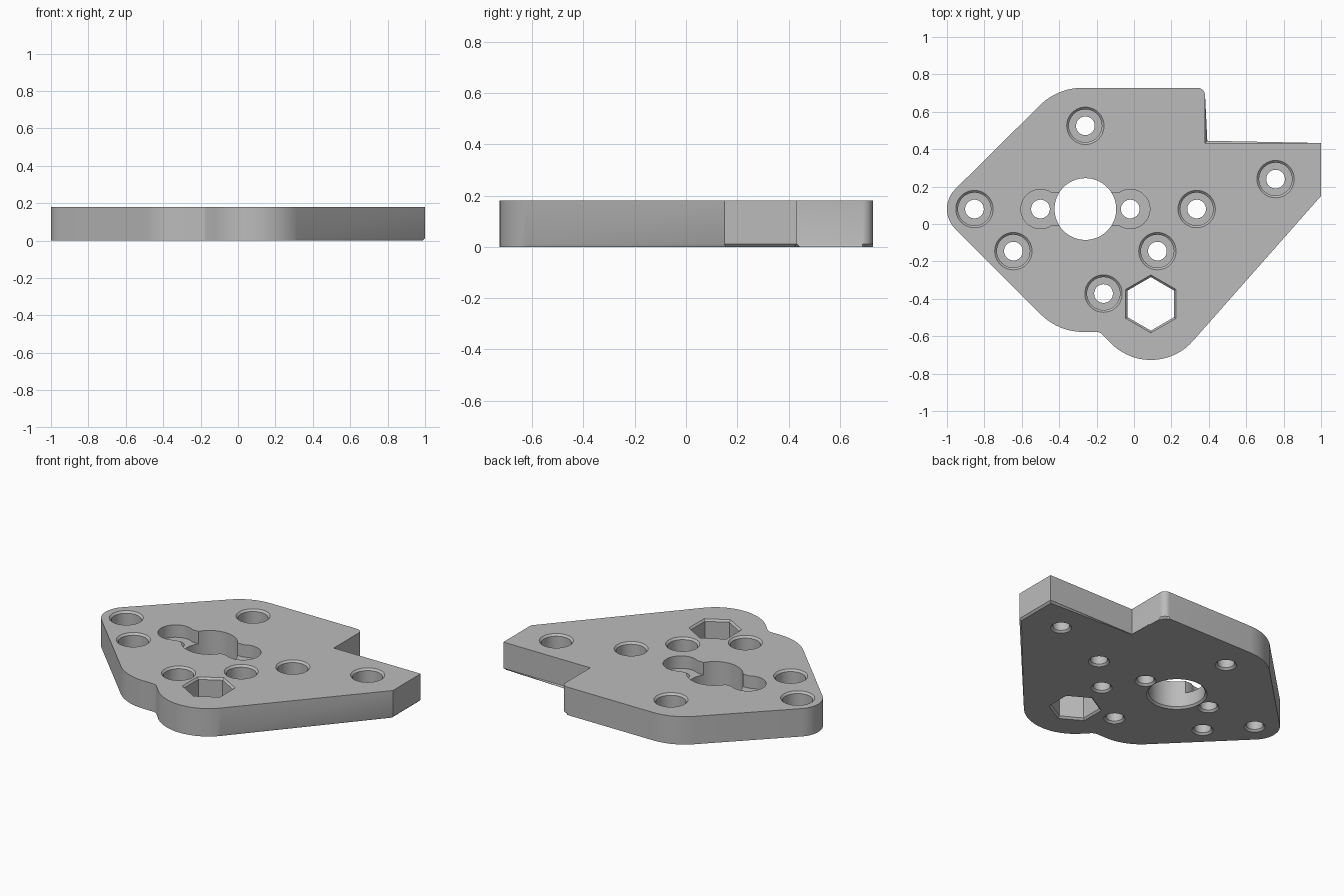
import bpy, bmesh
from math import radians, cos, sin

cube = bpy.data.objects.get("Cube")
if cube:
    bpy.data.objects.remove(cube)

T = 0.18      # plate thickness
C = 0.012     # chamfer size
OVER = 0.02   # cutter overshoot

grey = bpy.data.materials.new("plain grey")
grey.use_nodes = True
colour = (0.5, 0.5, 0.5, 1)
grey.diffuse_color = colour
grey.node_tree.nodes["Principled BSDF"].inputs["Base Color"].default_value = colour


def arc(x, y, r, a, b, n=12):
    return [(x + r * cos(radians(a + (b - a) * i / n)),
             y + r * sin(radians(a + (b - a) * i / n))) for i in range(n + 1)]


def ring(x, y, r, n):
    # a hexagon gets a point towards +y
    return arc(x, y, r, 90, 450, n)[:-1]


def solid(name, layers, bottom_chamfer=0):
    """Closed solid through a stack of (points, z) layers, bottom to top."""
    bm = bmesh.new()
    rows = [[bm.verts.new((x, y, z)) for x, y in pts] for pts, z in layers]
    n = len(rows[0])
    base = bm.faces.new(rows[0][::-1])
    bm.faces.new(rows[-1])
    for low, high in zip(rows, rows[1:]):
        for i in range(n):
            j = (i + 1) % n
            bm.faces.new((low[i], low[j], high[j], high[i]))
    if bottom_chamfer:
        bmesh.ops.bevel(bm, geom=list(base.edges), offset=bottom_chamfer,
                        segments=1, affect='EDGES')
    bmesh.ops.recalc_face_normals(bm, faces=bm.faces)
    mesh = bpy.data.meshes.new(name)
    bm.to_mesh(mesh)
    bm.free()
    mesh.materials.append(grey)
    obj = bpy.data.objects.new(name, mesh)
    bpy.context.collection.objects.link(obj)
    return obj


def hole(name, x, y, profile, n=40):
    return solid(name, [(ring(x, y, r, n), z) for r, z in profile])


def through(r):
    # straight hole with a chamfered lower rim
    return [(r + C + OVER, -OVER), (r, C), (r, T + OVER)]


# Plate outline, counter-clockwise from the left tip
outline = (arc(-0.85, 0.08, 0.15, 135, 225)
           + arc(-0.272, -0.257, 0.32, 225, 270)
           + arc(-0.203, -0.627, 0.05, 90, 45, 5)
           + arc(0.09, -0.427, 0.3, 225, 318.5, 20)
           + [(1, 0.15), (1, 0.433), (0.38, 0.433)]
           + arc(0.34, 0.688, 0.04, 0, 90, 8)
           + arc(-0.277, 0.408, 0.32, 90, 135))
plate = solid("mounting_plate", [(outline, 0), (outline, T)], C)

cutters = []

# Stepped screw holes: narrow below, wide pocket with chamfered rim above
stepped = [(0.05 + C + OVER, -OVER), (0.05, C), (0.05, 0.08), (0.088, 0.08),
           (0.088, T - C), (0.1 + OVER, T + OVER)]
for x, y in [(-0.853, 0.08), (-0.26, 0.525), (0.335, 0.08), (0.757, 0.24),
             (-0.645, -0.145), (0.125, -0.145), (-0.163, -0.372)]:
    cutters.append(hole("screw_hole_cutter", x, y, stepped))

# Recessed slot across the central bore
slot = arc(-0.5, 0.08, 0.105, 57, 303, 28) + arc(-0.02, 0.08, 0.105, -123, 123, 28)
cutters.append(solid("slot_cutter", [(slot, 0.1), (slot, T + OVER)]))
cutters.append(hole("bore_cutter", -0.26, 0.08, through(0.165), 64))
for x in (-0.5, -0.02):
    cutters.append(hole("slot_hole_cutter", x, 0.08, through(0.05)))

# Hexagonal opening, chamfered on both faces
h = 0.143
cutters.append(hole("hexagon_cutter", 0.09, -0.427,
                    [(h + C + OVER, -OVER), (h, C), (h, T - C),
                     (h + C + OVER, T + OVER)], 6))

# Cut the openings
bpy.context.view_layer.objects.active = plate
for obj in cutters:
    mod = plate.modifiers.new("cut", 'BOOLEAN')
    mod.operation = 'DIFFERENCE'
    mod.solver = 'EXACT'
    mod.object = obj
    bpy.ops.object.modifier_apply(modifier=mod.name)
    bpy.data.objects.remove(obj)

# Smooth the curved walls, keep the rims sharp
bpy.ops.object.select_all(action='DESELECT')
plate.select_set(True)
bpy.ops.object.shade_smooth_by_angle(angle=radians(30))
